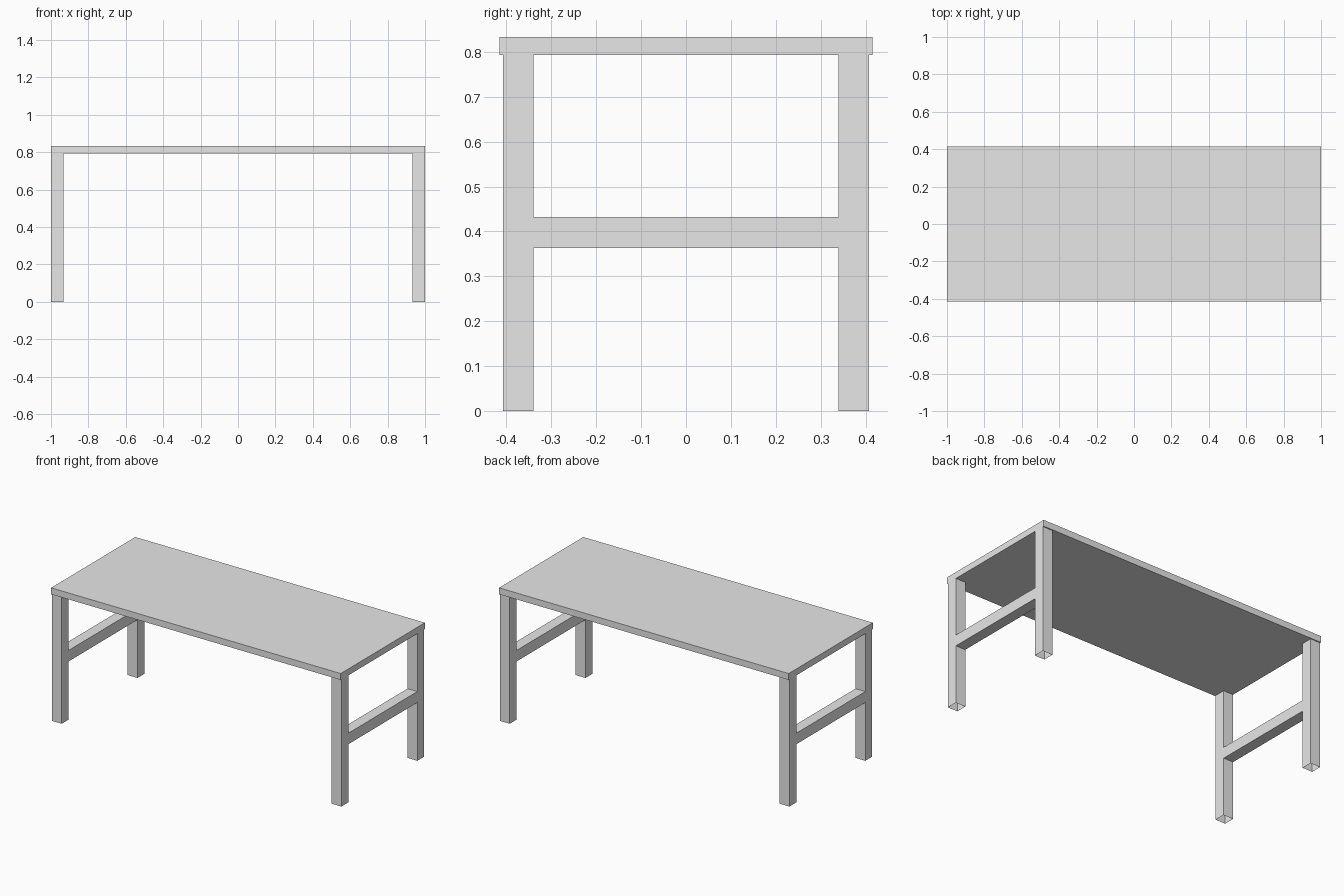
import bpy
import bmesh
from mathutils import Vector

cube = bpy.data.objects.get("Cube")
if cube:
    bpy.data.objects.remove(cube, do_unlink=True)

grey = bpy.data.materials.new("light grey")
grey.use_nodes = True
grey.diffuse_color = (0.8, 0.8, 0.8, 1)
grey.node_tree.nodes["Principled BSDF"].inputs["Base Color"].default_value = (0.8, 0.8, 0.8, 1)


def box(name, low, high, open_axis=None):
    """Box between two corners; the ends along open_axis are left off."""
    low, high = Vector(low), Vector(high)
    bm = bmesh.new()
    bmesh.ops.create_cube(bm, size=1)
    if open_axis is not None:
        ends = [f for f in bm.faces if abs(f.normal[open_axis]) > 0.5]
        bmesh.ops.delete(bm, geom=ends, context='FACES_ONLY')
    bmesh.ops.scale(bm, vec=high - low, verts=bm.verts)
    bmesh.ops.translate(bm, vec=(low + high) / 2, verts=bm.verts)
    mesh = bpy.data.meshes.new(name)
    bm.to_mesh(mesh)
    bm.free()
    mesh.materials.append(grey)
    obj = bpy.data.objects.new(name, mesh)
    bpy.context.collection.objects.link(obj)
    return obj


LEG = 0.068      # leg and rail thickness
LEG_Y = 0.408    # outer face of the legs
UNDER = 0.793    # underside of the top

# Table top
box("table_top", (-1, -0.415, UNDER), (1, 0.415, 0.833))

for side, x in (("right", -1), ("left", 1 - LEG)):
    # Legs, hollow and open at the foot
    for end, y in (("front", -LEG_Y), ("back", LEG_Y - LEG)):
        box(f"{end}_{side}_leg", (x, y, 0), (x + LEG, y + LEG, UNDER), open_axis=2)
    # Rail joining the two legs of each end
    inner = LEG_Y - LEG
    box(f"{side}_rail", (x, -inner, 0.363), (x + LEG, inner, 0.432), open_axis=1)
